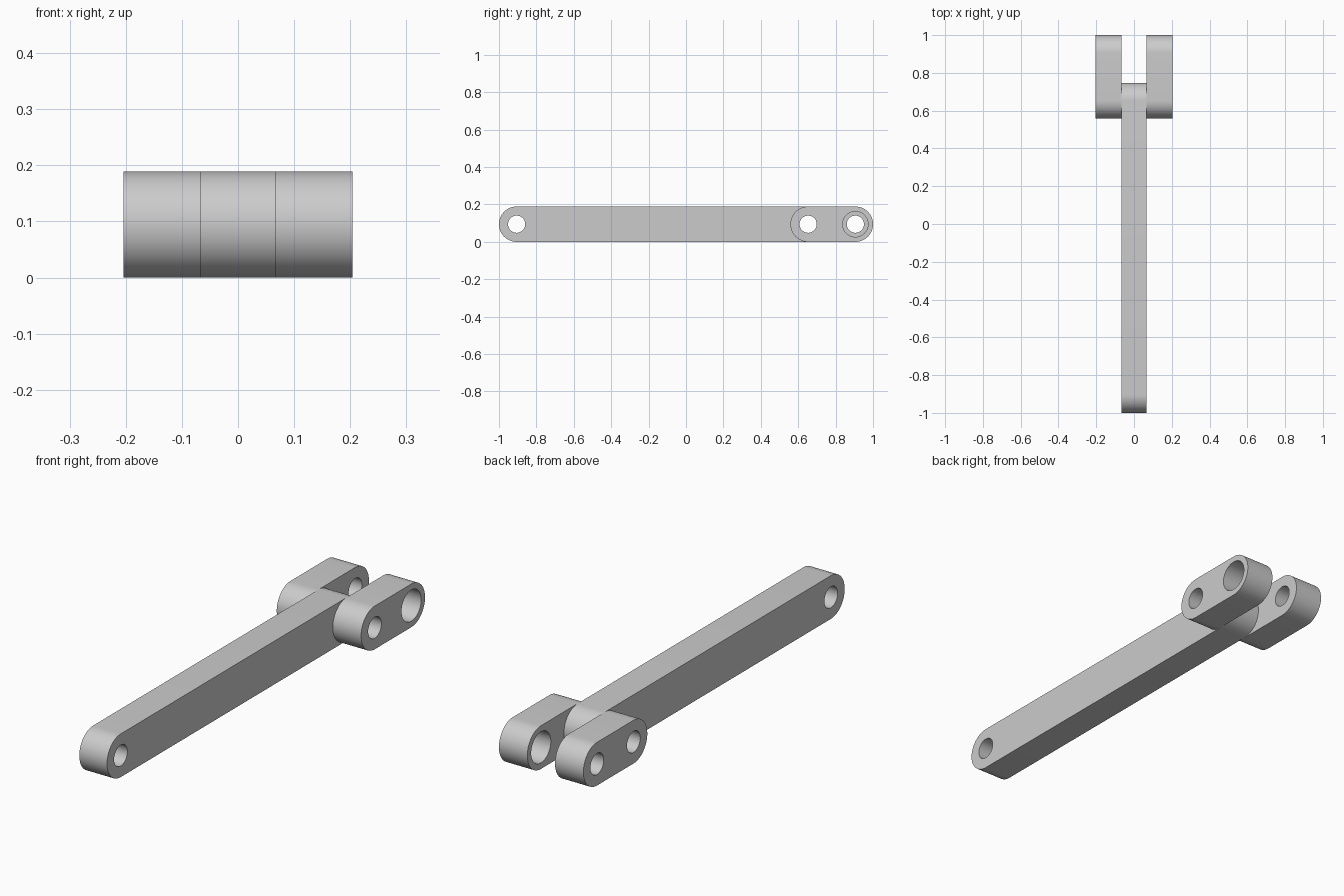
import bpy, bmesh
from math import pi, sin, cos, radians
from mathutils import Vector

cube = bpy.data.objects.get("Cube")
if cube:
    bpy.data.objects.remove(cube)

R = 0.0945             # end radius, half the height
BORE, WIDE = 0.046, 0.068
REAR, PIVOT, TIP = -0.9055, 0.653, 0.9055   # hole centres along y
INNER, OUTER = 0.067, 0.204                 # side planes of bar and links

grey = bpy.data.materials.new("light grey")
grey.use_nodes = True
grey.diffuse_color = (0.6, 0.6, 0.6, 1)
grey.node_tree.nodes["Principled BSDF"].inputs["Base Color"].default_value = (0.6, 0.6, 0.6, 1)


def arc(y, r, start, sweep, steps):
    """Points on an arc in the y-z plane, at mid height."""
    return [(y + r * cos(start + sweep * i / steps), R + r * sin(start + sweep * i / steps))
            for i in range(steps + 1)]


def drilled_link(name, x0, x1, y0, y1, bores):
    """Round-ended plate from x0 to x1, drilled at each (y, radius)."""
    outline = arc(y1, R, -pi / 2, pi, 32) + arc(y0, R, pi / 2, pi, 32)
    loops = [outline] + [arc(y, r, 0, 2 * pi, 48)[:-1] for y, r in bores]
    bm = bmesh.new()
    for loop in loops:
        verts = [bm.verts.new((x0, y, z)) for y, z in loop]
        for a, b in zip(verts, verts[1:] + verts[:1]):
            bm.edges.new((a, b))
    bmesh.ops.triangle_fill(bm, use_beauty=True, edges=bm.edges[:], normal=Vector((1, 0, 0)))
    ext = bmesh.ops.extrude_face_region(bm, geom=bm.faces[:])
    moved = [g for g in ext["geom"] if isinstance(g, bmesh.types.BMVert)]
    bmesh.ops.translate(bm, verts=moved, vec=(x1 - x0, 0, 0))
    bmesh.ops.recalc_face_normals(bm, faces=bm.faces[:])
    mesh = bpy.data.meshes.new(name)
    bm.to_mesh(mesh)
    bm.free()
    mesh.shade_smooth()
    mesh.set_sharp_from_angle(angle=radians(30))
    mesh.materials.append(grey)
    bpy.context.collection.objects.link(bpy.data.objects.new(name, mesh))


# Long bar with a pin hole at each end
drilled_link("main_bar", -INNER, INNER, REAR, PIVOT, [(REAR, BORE), (PIVOT, BORE)])

# Fork cheeks: the left one has a wider hole at its tip
drilled_link("left_fork_link", INNER, OUTER, PIVOT, TIP, [(PIVOT, BORE), (TIP, WIDE)])
drilled_link("right_fork_link", -OUTER, -INNER, PIVOT, TIP, [(PIVOT, BORE), (TIP, BORE)])
